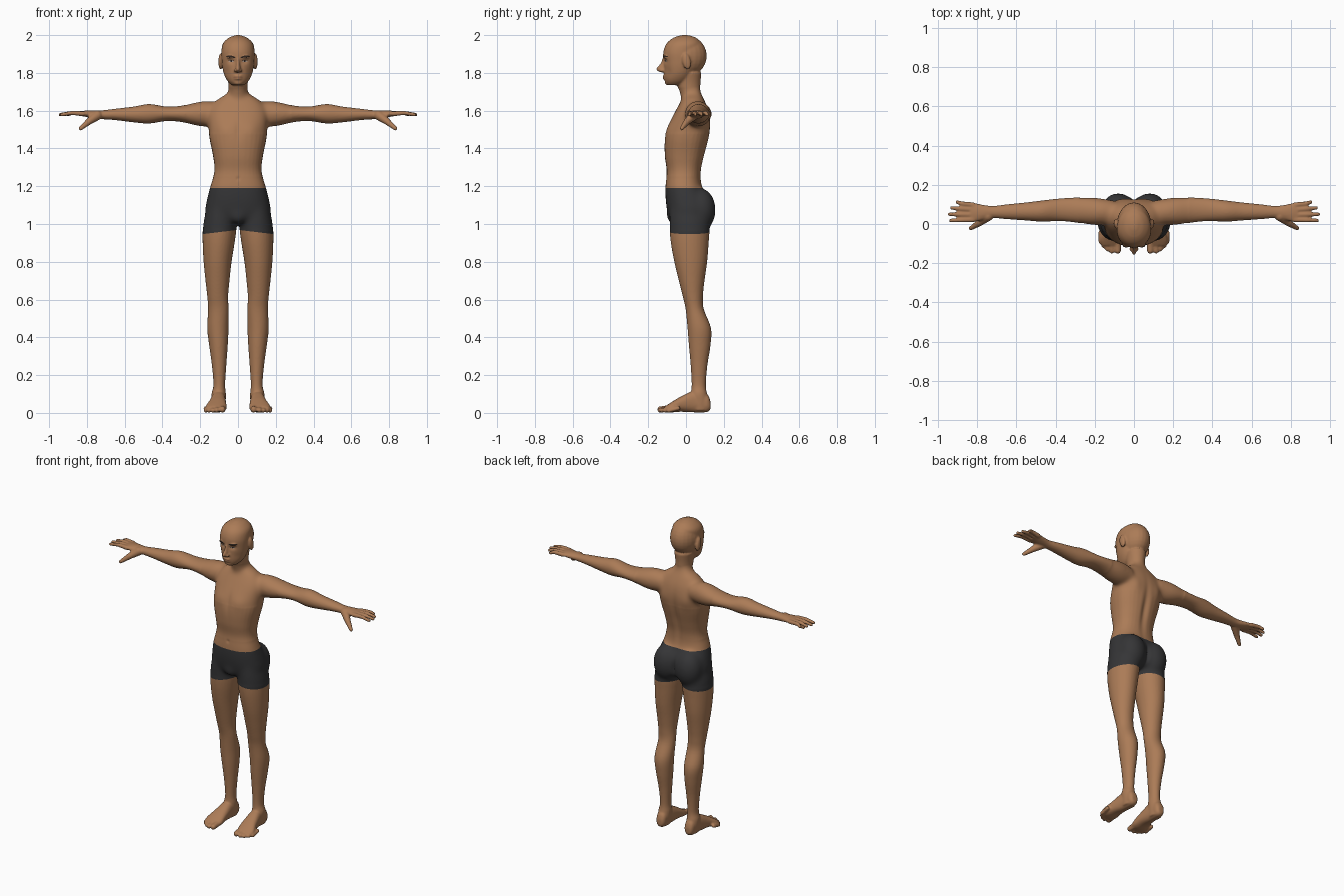
import bpy, bmesh, math
from mathutils import Vector, Matrix
from mathutils.bvhtree import BVHTree

if "Cube" in bpy.data.objects:
    bpy.data.objects.remove(bpy.data.objects["Cube"])


def material(name, colour):
    mat = bpy.data.materials.new(name)
    mat.use_nodes = True
    mat.diffuse_color = (*colour, 1)
    mat.node_tree.nodes["Principled BSDF"].inputs["Base Color"].default_value = (*colour, 1)
    return mat


skin = material("brown skin", (.41, .20, .095))
cloth = material("charcoal cloth", (.036, .036, .038))
hair = material("dark brow hair", (.025, .016, .012))
eye_white = material("eye white", (.40, .34, .30))
lip = material("dark lip", (.24, .10, .06))

bm = bmesh.new()


def blend(p0, p1, p2, p3, t):
    """Smooth interpolation between two neighbouring cross-sections."""
    return [b + .5 * t * (c - a + t * (2 * a - 5 * b + 4 * c - d + t * (3 * (b - c) + d - a)))
            for a, b, c, d in zip(p0, p1, p2, p3)]


def loft(axis, rows, power=1, sides=32, steps=5):
    """Skin rounded sections; a row is position on the axis, then low/high on the other two."""
    padded = [rows[0], *rows, rows[-1]]
    sections = [blend(*padded[i:i + 4], s / steps) for i in range(len(rows) - 1) for s in range(steps)]
    sections.append(rows[-1])
    others = [k for k in range(3) if k != axis]
    rings = []
    for pos, a0, a1, b0, b1 in sections:
        ring = []
        for k in range(sides):
            ang = math.tau * k / sides
            c, s = math.cos(ang), math.sin(ang)
            co = Vector()
            co[axis] = pos
            co[others[0]] = (a0 + a1) / 2 + (a1 - a0) / 2 * math.copysign(abs(c) ** power, c)
            co[others[1]] = (b0 + b1) / 2 + (b1 - b0) / 2 * math.copysign(abs(s) ** power, s)
            ring.append(bm.verts.new(co))
        rings.append(ring)
    for r, q in zip(rings, rings[1:]):
        for k in range(sides):
            n = (k + 1) % sides
            bm.faces.new((r[k], r[n], q[n], q[k]))
    bm.faces.new(rings[0])
    bm.faces.new(rings[-1])


def ball(centre, radii, tilt=0):
    mat = Matrix.Translation(centre) @ Matrix.Rotation(tilt, 4, 'X') @ Matrix.Diagonal((*radii, 1))
    bmesh.ops.create_uvsphere(bm, u_segments=24, v_segments=16, radius=1, matrix=mat)


def digit(points, radii):
    """Round-ended tapered finger or toe along a path."""
    points = [Vector(p) for p in points]
    for p, r in zip(points, radii):
        ball(p, (r, r, r))
    for p, q, r, s in zip(points, points[1:], radii, radii[1:]):
        turn = (q - p).to_track_quat('Z', 'Y').to_matrix().to_4x4()
        bmesh.ops.create_cone(bm, cap_ends=True, segments=16, radius1=r, radius2=s,
                              depth=(q - p).length, matrix=Matrix.Translation((p + q) / 2) @ turn)


# Arm and palm
loft(0, [(.10, .005, .12, 1.53, 1.64), (.16, -.005, .13, 1.515, 1.652), (.22, -.005, .137, 1.52, 1.645),
         (.30, .008, .135, 1.54, 1.626), (.38, .015, .13, 1.545, 1.622), (.47, .012, .12, 1.532, 1.635),
         (.55, .018, .11, 1.538, 1.622), (.65, .025, .1, 1.55, 1.61), (.72, .03, .092, 1.555, 1.602),
         (.77, .02, .098, 1.56, 1.602), (.81, .011, .106, 1.568, 1.6), (.835, .016, .103, 1.572, 1.597)])

# Fingers and thumb
for base, y, tip in [(.022, .018, .935), (.047, .05, .942), (.073, .082, .93), (.097, .112, .902)]:
    digit([(.82, base, 1.584), (.88, (base + y) / 2, 1.588), (tip, y, 1.579)], (.0135, .0115, .0095))
digit([(.745, .04, 1.575), (.79, .005, 1.542), (.833, -.022, 1.506)], (.026, .018, .011))

# Leg
loft(2, [(1.1, .03, .16, -.085, .1), (1.04, .012, .177, -.088, .12), (.98, .008, .186, -.087, .125),
         (.9, .018, .187, -.08, .12), (.8, .034, .182, -.062, .112), (.7, .045, .172, -.038, .098),
         (.62, .052, .163, -.018, .09), (.55, .05, .158, -.002, .094), (.45, .05, .163, .008, .132),
         (.36, .054, .153, .015, .13), (.25, .062, .138, .025, .113), (.15, .068, .13, .03, .105),
         (.1, .064, .14, .025, .112), (.05, .066, .138, .02, .125), (.012, .07, .134, .03, .12)])

# Foot and toes
loft(1, [(.13, .085, .12, .02, .06), (.11, .07, .133, .004, .1), (.04, .066, .14, .003, .115),
         (-.03, .062, .155, .006, .085), (-.08, .06, .172, .002, .055), (-.11, .068, .165, .004, .035)], .85)
for x, y, r in [(.083, -.135, .018), (.113, -.138, .014), (.135, -.128, .013), (.154, -.112, .0125),
                (.17, -.092, .012)]:
    digit([(x, y + .05, .024), (x, y, r)], (r, r * .95))

# Paired buttock, ear, nostril and brow ridge
ball((.08, .077, 1.075), (.085, .081, .115))
ball((.092, .003, 1.86), (.012, .022, .043), .2)
ball((.014, -.128, 1.812), (.009, .012, .009))
ball((.036, -.106, 1.884), (.026, .014, .008))

# Mirror everything so far to the right side
twin = bmesh.ops.duplicate(bm, geom=bm.verts[:] + bm.edges[:] + bm.faces[:])["geom"]
bmesh.ops.scale(bm, vec=(-1, 1, 1), verts=[g for g in twin if isinstance(g, bmesh.types.BMVert)])

# Torso, neck and head, each symmetric about the middle
torso = [(1.71, .045, .0, .075), (1.685, .068, -.01, .083), (1.655, .115, -.025, .098), (1.60, .155, -.055, .12),
         (1.53, .157, -.09, .13), (1.45, .15, -.112, .12), (1.36, .132, -.112, .097), (1.28, .125, -.102, .08),
         (1.2, .147, -.109, .085), (1.13, .165, -.108, .125), (1.06, .174, -.097, .132),
         (1.02, .14, -.08, .12), (1.0, .07, -.04, .08)]
neck = [(1.62, .06, -.015, .09), (1.68, .051, -.03, .078), (1.74, .051, -.048, .076), (1.8, .06, -.06, .082)]
head = [(1.998, .018, -.025, .02), (1.985, .05, -.068, .055), (1.955, .08, -.103, .08), (1.91, .088, -.12, .07),
        (1.86, .086, -.117, .055), (1.82, .081, -.116, .05), (1.785, .071, -.116, .035),
        (1.755, .054, -.111, .01), (1.735, .032, -.1, -.02)]
nose = [(1.885, .009, -.122, -.08), (1.85, .01, -.136, -.08), (1.825, .014, -.157, -.08), (1.812, .013, -.155, -.08),
        (1.803, .009, -.135, -.08)]
for rows, power in ((torso, .85), (neck, 1), (head, .95), (nose, 1)):
    loft(2, [(z, -w, w, front, back) for z, w, front, back in rows], power)

# Back of the skull, chin, lips and front of the shorts
ball((0, -.006, 1.89), (.088, .116, .111))
ball((0, -.093, 1.75), (.026, .02, .016))
ball((0, -.111, 1.783), (.024, .014, .006))
ball((0, -.11, 1.77), (.021, .014, .007))
ball((0, -.07, 1.05), (.045, .034, .05))

# Fuse the parts into one smooth skin
bmesh.ops.recalc_face_normals(bm, faces=bm.faces[:])
mesh = bpy.data.meshes.new("body")
bm.to_mesh(mesh)
bm.free()
body = bpy.data.objects.new("body", mesh)
bpy.context.collection.objects.link(body)
fuse = body.modifiers.new("fuse", 'REMESH')
fuse.mode = 'VOXEL'
fuse.voxel_size = .0055
relax = body.modifiers.new("relax", 'SMOOTH')
relax.factor = .5
relax.iterations = 4
fused = bpy.data.meshes.new_from_object(body.evaluated_get(bpy.context.evaluated_depsgraph_get()))
body.modifiers.clear()
body.data = fused
fused.materials.clear()
fused.materials.append(skin)
fused.materials.append(cloth)
bm = bmesh.new()
bm.from_mesh(fused)

# Melt the joins at the hips, shoulders and neck
joins = [v for v in bm.verts if abs(v.co.x) < .28 and (.97 < v.co.z < 1.25 or 1.48 < v.co.z < 1.72)]
for _ in range(45):
    bmesh.ops.smooth_vert(bm, verts=joins, factor=.5, use_axis_x=True, use_axis_y=True, use_axis_z=True)

# Sculpt soft forms on both sides: centre, reach, push along y
strokes = [((.036, -.112, 1.862), (.018, .03, .012), .007),   # eye socket
           ((.058, -.09, 1.8), (.02, .03, .025), .004),       # cheek
           ((.07, -.09, 1.5), (.05, .05, .04), -.007),        # chest
           ((0, -.1, 1.48), (.014, .04, .07), .004),          # breastbone
           ((0, -.11, 1.24), (.009, .03, .01), .004),         # navel
           ((0, .11, 1.38), (.02, .06, .14), -.012),          # spine
           ((0, .13, 1.06), (.012, .05, .06), -.012),         # seat cleft
           ((.085, .12, 1.52), (.035, .04, .05), .006)]       # shoulder blade
for v in bm.verts:
    for centre, reach, push in strokes:
        d = sum(((p - c) / r) ** 2 for p, c, r in zip((abs(v.co.x), v.co.y, v.co.z), centre, reach))
        if d < 9:
            v.co.y += push * math.exp(-d)

# Shorts: cut clean waist and slanted hems, then colour between them
WAIST, HEM, SLANT = 1.19, .969, .12
for height, slope in ((WAIST, 0), (HEM, SLANT), (HEM, -SLANT)):
    bmesh.ops.bisect_plane(bm, geom=bm.verts[:] + bm.edges[:] + bm.faces[:], dist=.00001,
                           plane_co=(0, 0, height), plane_no=Vector((slope, 0, 1)).normalized())
for f in bm.faces:
    c = f.calc_center_median()
    f.material_index = int(HEM - SLANT * abs(c.x) < c.z < WAIST)
    f.smooth = True
surface = BVHTree.FromBMesh(bm)
bm.to_mesh(fused)
bm.free()


def patch(name, mat, x, z, width, height, arch=0, slope=0, lift=.0015, cols=12):
    """Thin lens-shaped plate laid on the face, mirrored when off centre."""
    pm = bmesh.new()
    for side in ((1, -1) if x else (1,)):
        grid = []
        for i in range(cols + 1):
            t = 2 * i / cols - 1
            half = height * max(1 - t * t, .02) ** .5
            mid = z + arch * (1 - t * t) + slope * t * side
            column = []
            for s in (-1, 0, 1):
                start = Vector((side * x + width * t, -1, mid + half * s))
                hit = surface.ray_cast(start, Vector((0, 1, 0)))[0]
                column.append(pm.verts.new(hit - Vector((0, lift, 0))))
            grid.append(column)
        for a, b in zip(grid, grid[1:]):
            for j in range(2):
                pm.faces.new((a[j], b[j], b[j + 1], a[j + 1])).smooth = True
    me = bpy.data.meshes.new(name)
    pm.to_mesh(me)
    pm.free()
    me.materials.append(mat)
    bpy.context.collection.objects.link(bpy.data.objects.new(name, me))


# Painted face details
patch("eyebrows", hair, .039, 1.883, .025, .005, arch=.004, slope=.003, lift=.0025)
patch("eyes", eye_white, .036, 1.862, .014, .0042)
patch("irises", hair, .036, 1.862, .0045, .0042, lift=.0025)
patch("upper_lashes", hair, .036, 1.863, .016, .0014, arch=.0035, lift=.003)
patch("mouth", lip, 0, 1.777, .023, .002)
